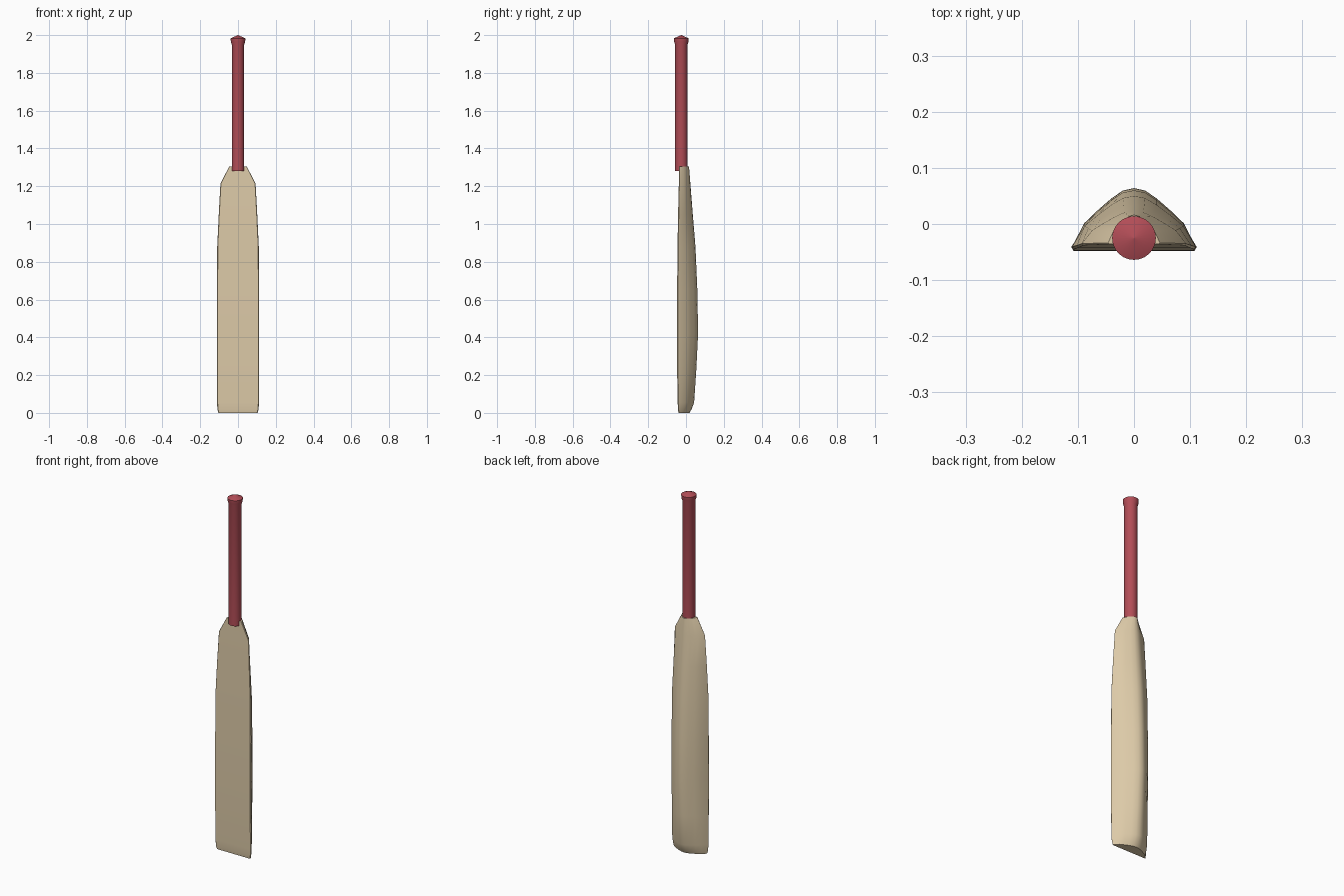
import bpy, bmesh, math

cube = bpy.data.objects.get("Cube")
if cube:
    bpy.data.objects.remove(cube, do_unlink=True)


def make_material(name, rgb):
    mat = bpy.data.materials.new(name)
    mat.use_nodes = True
    mat.diffuse_color = (*rgb, 1)
    mat.node_tree.nodes["Principled BSDF"].inputs["Base Color"].default_value = (*rgb, 1)
    return mat


def loft(name, rings, material, angle):
    """Skin a list of equal-length closed rings and cap both ends."""
    bm = bmesh.new()
    loops = [[bm.verts.new(p) for p in ring] for ring in rings]
    for low, high in zip(loops, loops[1:]):
        n = len(low)
        for i in range(n):
            j = (i + 1) % n
            bm.faces.new((low[i], low[j], high[j], high[i]))
    bm.faces.new(loops[0][::-1])
    bm.faces.new(loops[-1])
    bmesh.ops.remove_doubles(bm, verts=bm.verts, dist=0.00005)
    bmesh.ops.recalc_face_normals(bm, faces=bm.faces)
    mesh = bpy.data.meshes.new(name)
    bm.to_mesh(mesh)
    bm.free()
    mesh.materials.append(material)
    obj = bpy.data.objects.new(name, mesh)
    bpy.context.collection.objects.link(obj)
    bpy.ops.object.select_all(action='DESELECT')
    obj.select_set(True)
    bpy.context.view_layer.objects.active = obj
    bpy.ops.object.shade_smooth_by_angle(angle=math.radians(angle))
    return obj


wood = make_material("pale willow", (0.72, 0.59, 0.39))
rubber = make_material("red grip", (0.45, 0.075, 0.095))

# Blade: half section (across, depth) mirrored, from flat face to rounded spine
half = [(0.97, 0), (1, 0.05), (0.8, 0.44), (0.59, 0.64),
        (0.37, 0.83), (0.18, 0.96)]
section = half + [(0, 1)] + [(-u, v) for u, v in reversed(half)]

# Blade stations: height, half width, front y, back y
stations = [
    (0.0, 0.104, -0.040, 0.018),
    (0.02, 0.109, -0.043, 0.030),
    (0.055, 0.111, -0.044, 0.043),
    (0.22, 0.111, -0.047, 0.054),
    (0.42, 0.111, -0.048, 0.064),
    (0.65, 0.111, -0.047, 0.060),
    (0.88, 0.110, -0.045, 0.050),
    (1.05, 0.102, -0.042, 0.036),
    (1.215, 0.093, -0.038, 0.023),
    (1.305, 0.046, -0.036, 0.016),
]
loft("blade", [[(u * w, front + v * (back - front), z) for u, v in section]
               for z, w, front, back in stations], wood, 35)

# Handle: turned grip with a flared collar and a low conical cap
profile = [(1.28, 0.033), (1.95, 0.033), (1.965, 0.038),
           (1.983, 0.039), (2.0, 0)]
sides = 24
turns = [2 * math.pi * i / sides for i in range(sides)]
rings = [[(r * math.cos(a), -0.025 + r * math.sin(a), z) for a in turns]
         for z, r in profile[:-1]]
rings.append([(0.001 * math.cos(a), -0.025 + 0.001 * math.sin(a), 2.0) for a in turns])
loft("handle", rings, rubber, 35)
